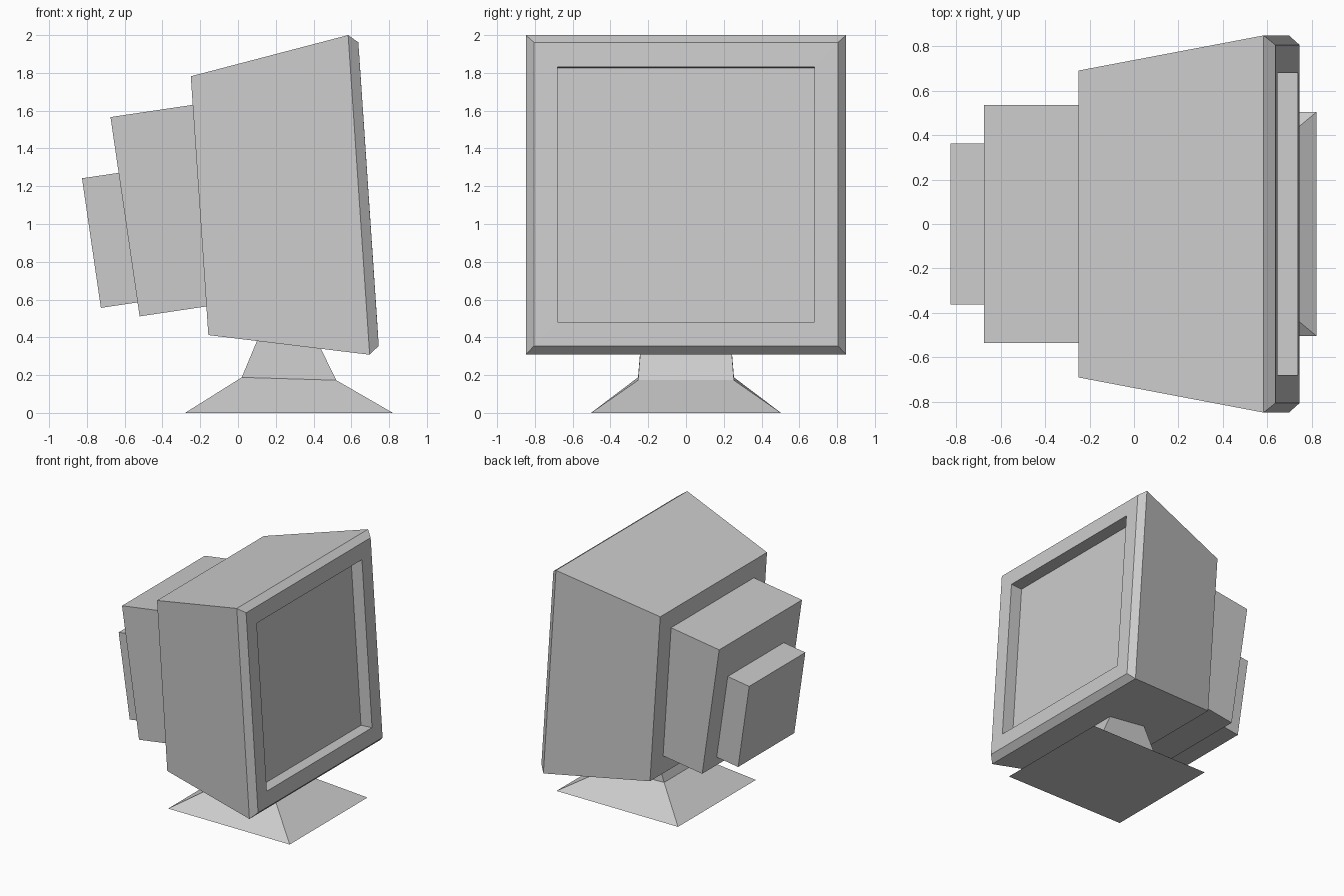
import bpy, bmesh

if "Cube" in bpy.data.objects:
    bpy.data.objects.remove(bpy.data.objects["Cube"])


def loft(name, rings):
    """Closed solid through rectangles; each is (x, z) edge A, (x, z) edge B, half width in y."""
    bm = bmesh.new()
    loops = []
    for (ax, az), (bx, bz), w in rings:
        corners = ((ax, -w, az), (ax, w, az), (bx, w, bz), (bx, -w, bz))
        loops.append([bm.verts.new(c) for c in corners])
    for a, b in zip(loops, loops[1:]):
        for i in range(4):
            j = (i + 1) % 4
            bm.faces.new((a[i], a[j], b[j], b[i]))
    bm.faces.new(loops[0])
    bm.faces.new(loops[-1])
    bmesh.ops.recalc_face_normals(bm, faces=bm.faces)
    mesh = bpy.data.meshes.new(name)
    bm.to_mesh(mesh)
    bm.free()
    obj = bpy.data.objects.new(name, mesh)
    bpy.context.collection.objects.link(obj)
    return obj


def tilted_box(name, top, bottom, half_width, depth):
    """Box grown forward from its tilted back edge line."""
    dx, dz = 0.989 * depth, 0.147 * depth
    loft(name, [(top, bottom, half_width),
                ((top[0] + dx, top[1] + dz), (bottom[0] + dx, bottom[1] + dz), half_width)])


# Casing: back, flared front, chamfered bezel, then the recessed screen
loft("monitor_casing", [
    ((-0.25, 1.782), (-0.157, 0.412), 0.69),
    ((0.583, 2.0), (0.697, 0.308), 0.848),
    ((0.637, 1.962), (0.745, 0.355), 0.805),
    ((0.646, 1.832), (0.737, 0.482), 0.68),
    ((0.546, 1.825), (0.637, 0.475), 0.68),
])

# Stepped tube housing at the rear
tilted_box("rear_housing", (-0.675, 1.566), (-0.521, 0.511), 0.535, 0.46)
tilted_box("rear_cap", (-0.826, 1.242), (-0.726, 0.556), 0.363, 0.21)

# Stand: spread foot and tapering neck
loft("stand", [
    ((-0.28, 0.0), (0.82, 0.0), 0.503),
    ((0.02, 0.188), (0.52, 0.173), 0.254),
    ((0.125, 0.44), (0.395, 0.43), 0.233),
])
